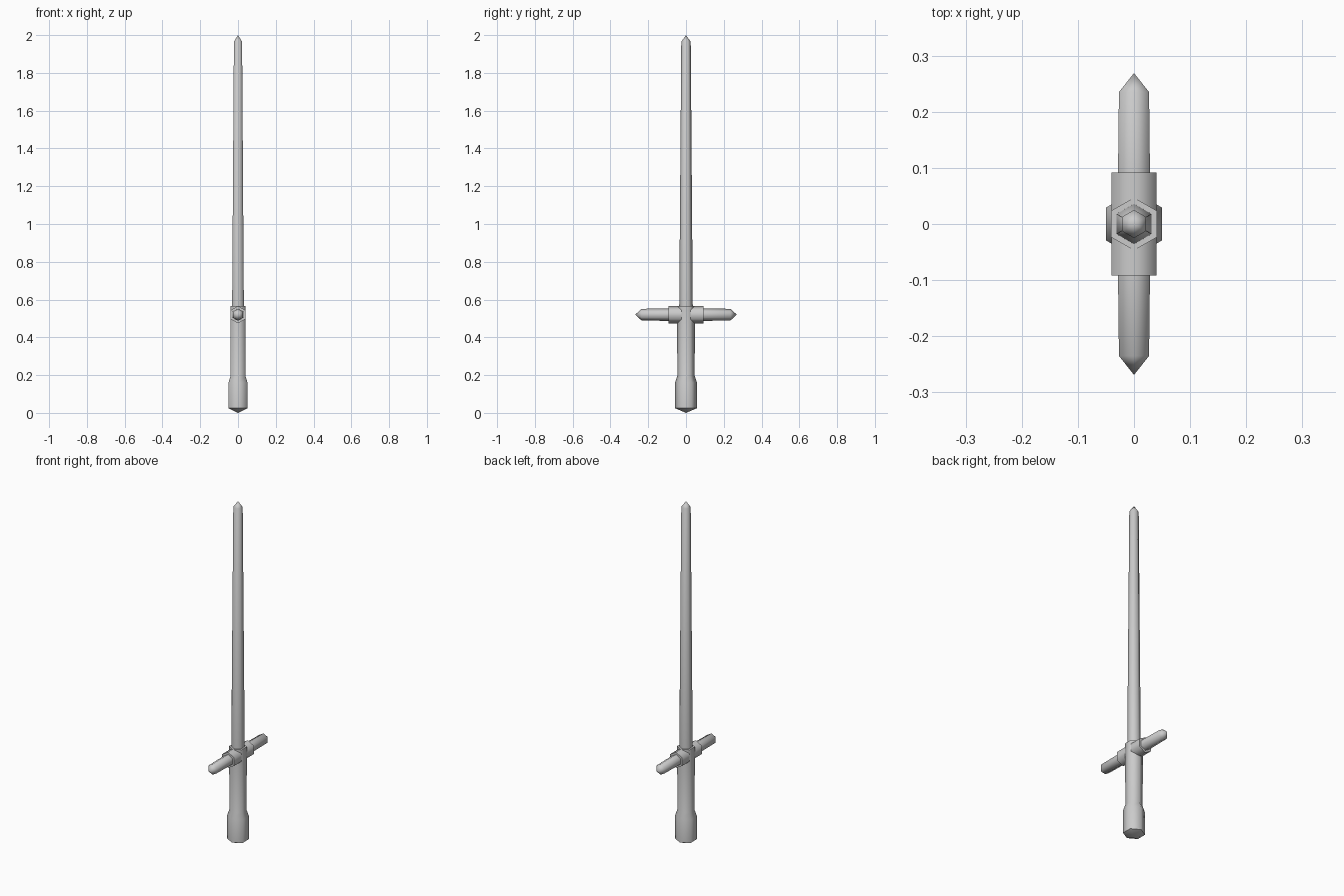
import bpy, bmesh, math
from mathutils import Matrix

if "Cube" in bpy.data.objects:
    bpy.data.objects.remove(bpy.data.objects["Cube"])

SIDES = 6


def hex_lathe(name, profile, matrix=Matrix()):
    """Six-sided turned part from (radius, height) points; radius 0 makes a point."""
    bm = bmesh.new()
    rings = []
    for r, h in profile:
        if r == 0:
            rings.append([bm.verts.new((0, 0, h))])
        else:
            angles = [math.pi / 2 + i * math.tau / SIDES for i in range(SIDES)]
            rings.append([bm.verts.new((r * math.cos(a), r * math.sin(a), h)) for a in angles])
    for a, b in zip(rings, rings[1:]):
        for i in range(SIDES):
            j = (i + 1) % SIDES
            corners = [a[i % len(a)], a[j % len(a)], b[j % len(b)], b[i % len(b)]]
            bm.faces.new(list(dict.fromkeys(corners)))
    for ring in (rings[0], rings[-1]):
        if len(ring) > 1:
            bm.faces.new(ring)
    bm.transform(matrix)
    bmesh.ops.recalc_face_normals(bm, faces=bm.faces)
    mesh = bpy.data.meshes.new(name)
    bm.to_mesh(mesh)
    bm.free()
    obj = bpy.data.objects.new(name, mesh)
    bpy.context.collection.objects.link(obj)
    bpy.ops.object.select_all(action='DESELECT')
    obj.select_set(True)
    bpy.context.view_layer.objects.active = obj
    bpy.ops.object.shade_smooth_by_angle(angle=math.radians(62))
    return obj


# Pommel and grip in one turned piece
hex_lathe("hilt", [(0, 0), (0.058, 0.025), (0.058, 0.16), (0.046, 0.195), (0.047, 0.565)])

# Long tapering blade with a pointed tip
hex_lathe("blade", [(0.036, 0.54), (0.025, 1.965), (0, 2.0)])

# Crossguard: a sleeve and a short pointed arm on each side
for side, sign in (("back", 1), ("front", -1)):
    place = Matrix.Translation((0, 0, 0.52)) @ Matrix.Rotation(-sign * math.pi / 2, 4, 'X')
    hex_lathe(side + "_guard_sleeve", [(0.046, 0), (0.046, 0.092)], place)
    hex_lathe(side + "_guard_arm", [(0.033, 0.08), (0.031, 0.235), (0, 0.269)], place)
